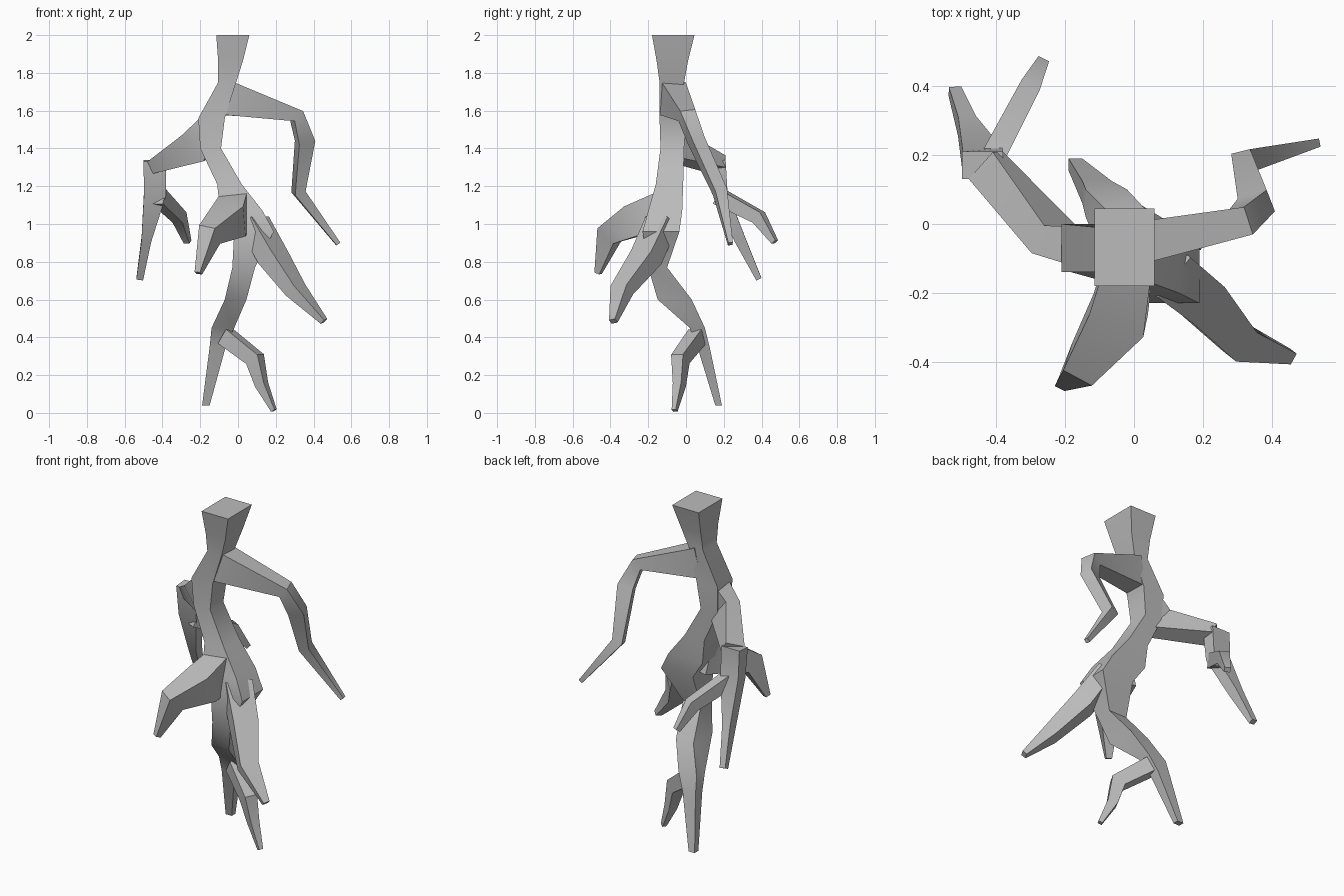
import bpy, bmesh
from mathutils import Vector

# Remove the default object
cube = bpy.data.objects.get("Cube")
if cube:
    bpy.data.objects.remove(cube, do_unlink=True)

# One plain grey for the whole root
GREY = (0.5, 0.5, 0.5, 1.0)
grey = bpy.data.materials.new("root grey")
grey.use_nodes = True
grey.diffuse_color = GREY
grey.node_tree.nodes["Principled BSDF"].inputs["Base Color"].default_value = GREY


def skin_rings(name, rings):
    """Bridge a row of four-cornered rings into a closed tube object."""
    bm = bmesh.new()
    loops = []
    for ring in rings:
        loops.append([bm.verts.new((p[0], p[1], max(p[2], 0.0))) for p in ring])
    for low, high in zip(loops, loops[1:]):
        for i in range(4):
            j = (i + 1) % 4
            bm.faces.new((low[i], low[j], high[j], high[i]))
    bm.faces.new(loops[0])
    bm.faces.new(reversed(loops[-1]))
    bmesh.ops.recalc_face_normals(bm, faces=bm.faces)
    mesh = bpy.data.meshes.new(name)
    bm.to_mesh(mesh)
    bm.free()
    mesh.materials.append(grey)
    obj = bpy.data.objects.new(name, mesh)
    bpy.context.collection.objects.link(obj)
    return obj


def level_ring(left, right, front, back, z):
    """Horizontal rectangle given by its four sides."""
    return [(left, front, z), (right, front, z), (right, back, z), (left, back, z)]


def limb(name, sections):
    """Sweep a rectangle along points (x, y, z, half width, half height)."""
    points = [Vector(s[:3]) for s in sections]
    side = None
    rings = []
    for i, (p, s) in enumerate(zip(points, sections)):
        before = points[max(i - 1, 0)]
        after = points[min(i + 1, len(points) - 1)]
        # Average the directions of both neighbouring segments
        along = ((p - before).normalized() + (after - p).normalized()).normalized()
        if side is None:
            side = along.cross(Vector((0, 0, 1)))
        side = (side - along * side.dot(along)).normalized()
        up = along.cross(side)
        u, v = side * s[3], up * s[4]
        rings.append([p - u - v, p + u - v, p + u + v, p - u + v])
    return skin_rings(name, rings)


# Trunk running down through the hips into the straight lower root
trunk_sections = [
    (-.115, .06, -.18, .045, 2),
    (-.105, .025, -.155, .01, 1.86),
    (-.105, -.01, -.14, -.01, 1.75),
    (-.21, -.07, -.14, 0, 1.56),
    (-.2, -.09, -.135, -.01, 1.4),
    (-.11, .02, -.16, -.015, 1.21),
    (-.095, .13, -.2, -.02, 1.07),
    (-.02, .19, -.23, -.035, .96),
    (-.03, .09, -.2, -.1, .77),
    (-.07, .045, -.15, .03, .6),
    (-.14, -.02, .02, .1, .45),
    (-.15, -.065, .06, .125, .35),
    (-.19, -.15, .155, .19, .04),
]
parts = [skin_rings("trunk", [level_ring(*s) for s in trunk_sections])]

# Side branch on the left, bent down to a thin tip
parts.append(limb("left_branch", [
    (-.06, -.07, 1.665, .065, .09),
    (.31, .005, 1.575, .042, .035),
    (.355, .055, 1.44, .035, .045),
    (.32, .18, 1.17, .033, .03),
    (.53, .235, .895, .012, .012),
]))

# Side branch on the right, its hanging root and the fork behind
parts.append(limb("right_branch", [
    (-.14, -.07, 1.53, .055, .06),
    (-.222, -.055, 1.41, .045, .09),
    (-.43, .17, 1.315, .055, .035),
]))
parts.append(limb("right_hanging_root", [
    (-.44, .17, 1.335, .06, .04),
    (-.44, .185, 1.16, .058, .035),
    (-.485, .285, .92, .026, .03),
    (-.52, .385, .71, .018, .015),
]))
parts.append(limb("right_branch_fork", [
    (-.42, .175, 1.145, .035, .042),
    (-.31, .385, 1.035, .03, .035),
    (-.267, .47, .905, .017, .014),
]))

# Two forward roots growing from the hips
parts.append(limb("front_right_root", [
    (-.015, -.12, 1.07, .07, .1),
    (-.045, -.265, 1.02, .085, .085),
    (-.15, -.405, .945, .048, .06),
    (-.21, -.465, .74, .016, .015),
]))
parts.append(limb("front_left_root", [
    (.085, -.13, 1.01, .075, .05),
    (.185, -.21, .825, .07, .055),
    (.305, -.34, .65, .052, .038),
    (.455, -.385, .485, .018, .015),
]))

# Short fork at the foot of the trunk
parts.append(limb("lower_fork", [
    (-.065, .06, .405, .04, .045),
    (.09, -.03, .285, .036, .042),
    (.125, -.035, .15, .025, .028),
    (.19, -.06, .012, .012, .012),
]))

# Soft shading on gentle bends, crisp corners elsewhere
bpy.ops.object.select_all(action="DESELECT")
for part in parts:
    part.select_set(True)
bpy.context.view_layer.objects.active = parts[0]
bpy.ops.object.shade_smooth_by_angle(angle=0.7)
